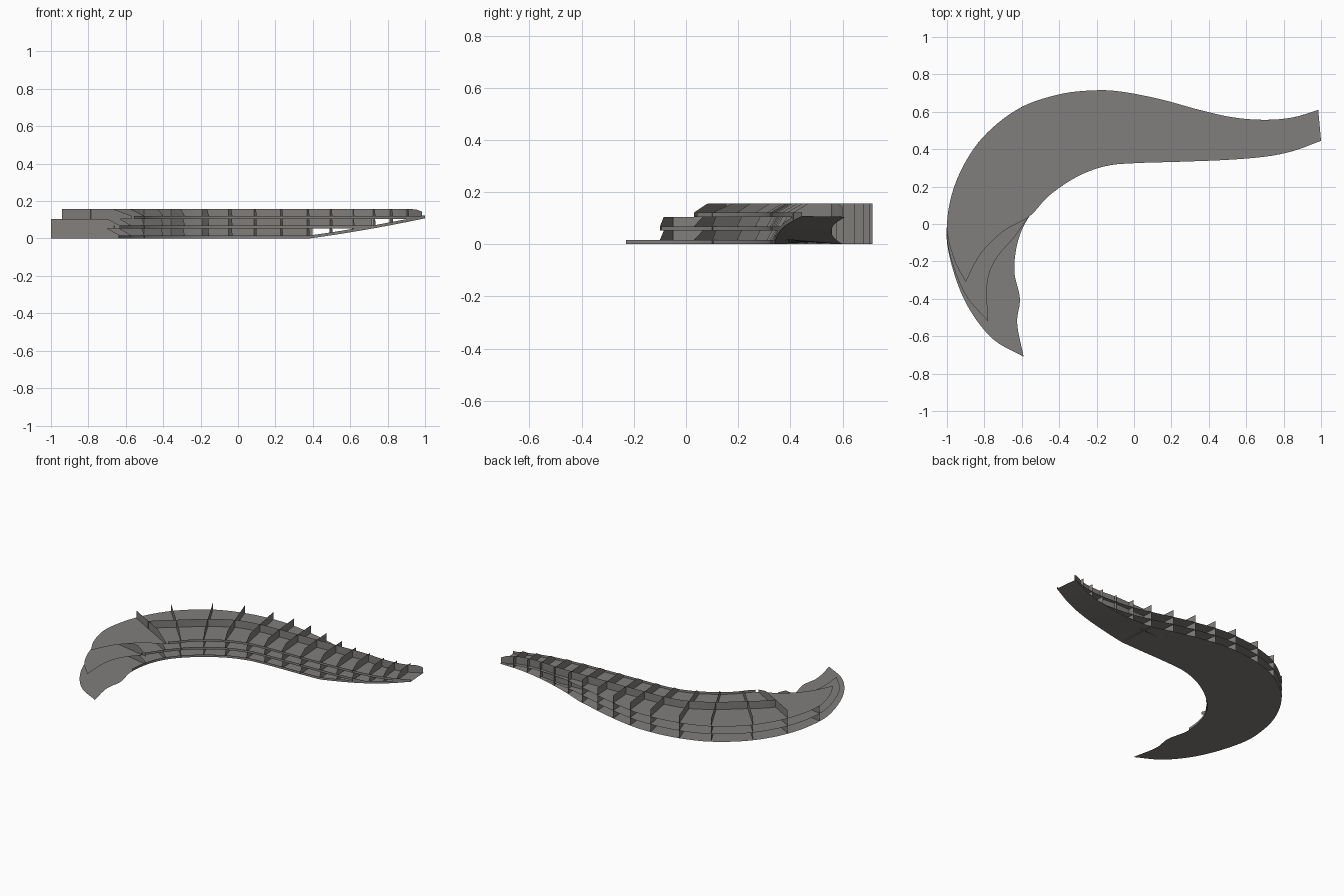
import bpy
from mathutils import Vector

if "Cube" in bpy.data.objects:
    bpy.data.objects.remove(bpy.data.objects["Cube"])

mat = bpy.data.materials.new("warm grey")
mat.diffuse_color = (0.22, 0.21, 0.2, 1)
mat.use_nodes = True
mat.node_tree.nodes["Principled BSDF"].inputs["Base Color"].default_value = mat.diffuse_color

LEVELS = [(0.0, 0.0525), (0.0525, 0.105), (0.105, 0.157)]   # floor, ceiling
EDGE = 0.016                                               # slab edge height


def smooth(pts, n):
    """Catmull-Rom through the points, resampled to n even steps."""
    p = [Vector(q) for q in pts]
    p = [2 * p[0] - p[1]] + p + [2 * p[-1] - p[-2]]
    fine = []
    for a, b, c, d in zip(p, p[1:], p[2:], p[3:]):
        for k in range(16):
            t = k / 16
            fine.append(0.5 * (2 * b + (c - a) * t + (2 * a - 5 * b + 4 * c - d) * t * t
                               + (3 * b - a - 3 * c + d) * t ** 3))
    fine.append(p[-2])
    acc = [0]
    for a, b in zip(fine, fine[1:]):
        acc.append(acc[-1] + (b - a).length)
    out, j = [], 0
    for k in range(n + 1):
        s = acc[-1] * k / n
        while j < len(fine) - 2 and acc[j + 1] < s:
            j += 1
        out.append(fine[j].lerp(fine[j + 1], (s - acc[j]) / (acc[j + 1] - acc[j])))
    return out


def ground(x):
    """Underside: flat, then ramping up towards the right end."""
    t = max(0, (x - 0.38) / 0.62)
    return 0.085 * t + 0.023 * t * t


def build(name, polys):
    verts, faces = [], []
    for poly in polys:
        faces.append(range(len(verts), len(verts) + len(poly)))
        verts += poly
    me = bpy.data.meshes.new(name)
    me.from_pydata(verts, [], [tuple(f) for f in faces])
    me.materials.append(mat)
    ob = bpy.data.objects.new(name, me)
    bpy.context.collection.objects.link(ob)


# plan outlines, right end to left tail
body_out = [(.985, .61), (.85, .57), (.7, .557), (.53, .57), (.35, .61), (.15, .665),
            (-.05, .705), (-.2, .715), (-.4, .693), (-.62, .615), (-.82, .45), (-.95, .23), (-1, 0)]
body_in = [(1, .445), (.85, .39), (.7, .36), (.5, .343), (.25, .333), (0, .325), (-.15, .31),
           (-.3, .255), (-.45, .155), (-.56, .04)]
tails_out = [[(-.985, -.18), (-.9, -.42), (-.76, -.61), (-.59, -.71)],
             [(-.98, -.18), (-.9, -.38), (-.78, -.52)],
             [(-.965, -.18), (-.9, -.31)]]
tails_in = [[(-.62, -.09), (-.64, -.25), (-.61, -.4), (-.625, -.53), (-.59, -.71)],
            [(-.64, -.07), (-.74, -.19), (-.785, -.32), (-.78, -.52)],
            [(-.7, -.04), (-.82, -.16), (-.9, -.31)]]
edge_end = [-.25, -.1, .035]     # y where each slab edge stops

# floors and slab edges
N = 90
for k, (z0, z1) in enumerate(LEVELS):
    o = smooth(body_out + tails_out[k], N)
    i = smooth(body_in + tails_in[k], N)
    floor, edge = [], []

    def fz(v):
        return max(z0, ground(v.x))
    for a, b, c, d in zip(o, o[1:], i[1:], i):
        if k and ground(min(b.x, c.x)) > z0:
            continue
        floor.append([(a.x, a.y, fz(a)), (d.x, d.y, fz(d)), (c.x, c.y, fz(c)), (b.x, b.y, fz(b))])
        if c.y > edge_end[k]:
            edge.append([(c.x, c.y, fz(c)), (d.x, d.y, fz(d)),
                         (d.x, d.y, fz(d) + EDGE), (c.x, c.y, fz(c) + EDGE)])
    build("floor_%d" % (k + 1), floor)
    build("slab_edge_%d" % (k + 1), edge)

# cross walls: outer end, inner end
cross = [((-1, -.02), (-.63, -.1)), ((-.94, .24), (-.57, .03)), ((-.825, .45), (-.5, .1)),
         ((-.62, .615), (-.4, .195)), ((-.43, .688), (-.285, .265)), ((-.23, .714), (-.155, .31)),
         ((-.07, .706), (-.03, .322)), ((.075, .683), (.1, .328)), ((.22, .645), (.24, .332)),
         ((.365, .605), (.382, .337)), ((.49, .578), (.505, .343)), ((.61, .56), (.622, .35)),
         ((.72, .557), (.735, .367)), ((.81, .565), (.83, .386)), ((.9, .583), (.915, .41))]
for k, (z0, z1) in enumerate(LEVELS):
    walls = []
    for n, (a, b) in enumerate(cross):
        a, b = Vector(a), Vector(b)
        base = max(z0, ground(max(a.x, b.x)))
        if base > z1 - 0.008 or (k == 2 and n == 0):
            continue
        cut = (0.11 if n < 3 else 0.06) if k == 2 else (0.07 if n < 2 else 0.02)
        c = b + (a - b).normalized() * cut
        low = min(base + EDGE, z1)
        walls.append([(a.x, a.y, base), (b.x, b.y, base), (b.x, b.y, low),
                      (c.x, c.y, z1), (a.x, a.y, z1)])
    build("cross_walls_%d" % (k + 1), walls)

# long spine wall, ending earlier on the lower levels
spine = [(.985, .6), (.87, .545), (.73, .532), (.6, .54), (.45, .537), (.085, .527), (-.05, .522),
         (-.19, .514), (-.34, .484), (-.497, .398), (-.65, .275), (-.79, .147), (-.85, -.05)]
for k, (z0, z1) in enumerate(LEVELS):
    s = smooth(spine, 60)
    walls = []
    for a, b in zip(s, s[1:]):
        if a.x > (.4, .75, 1.1)[k] or (k == 2 and b.y < .14):
            continue
        za, zb = max(z0, ground(a.x)), max(z0, ground(b.x))
        ta, tb = [z1 - max(0, p.x - .95) * .4 for p in (a, b)]
        if zb < z1:
            walls.append([(a.x, a.y, za), (b.x, b.y, zb), (b.x, b.y, tb), (a.x, a.y, ta)])
    build("spine_wall_%d" % (k + 1), walls)
